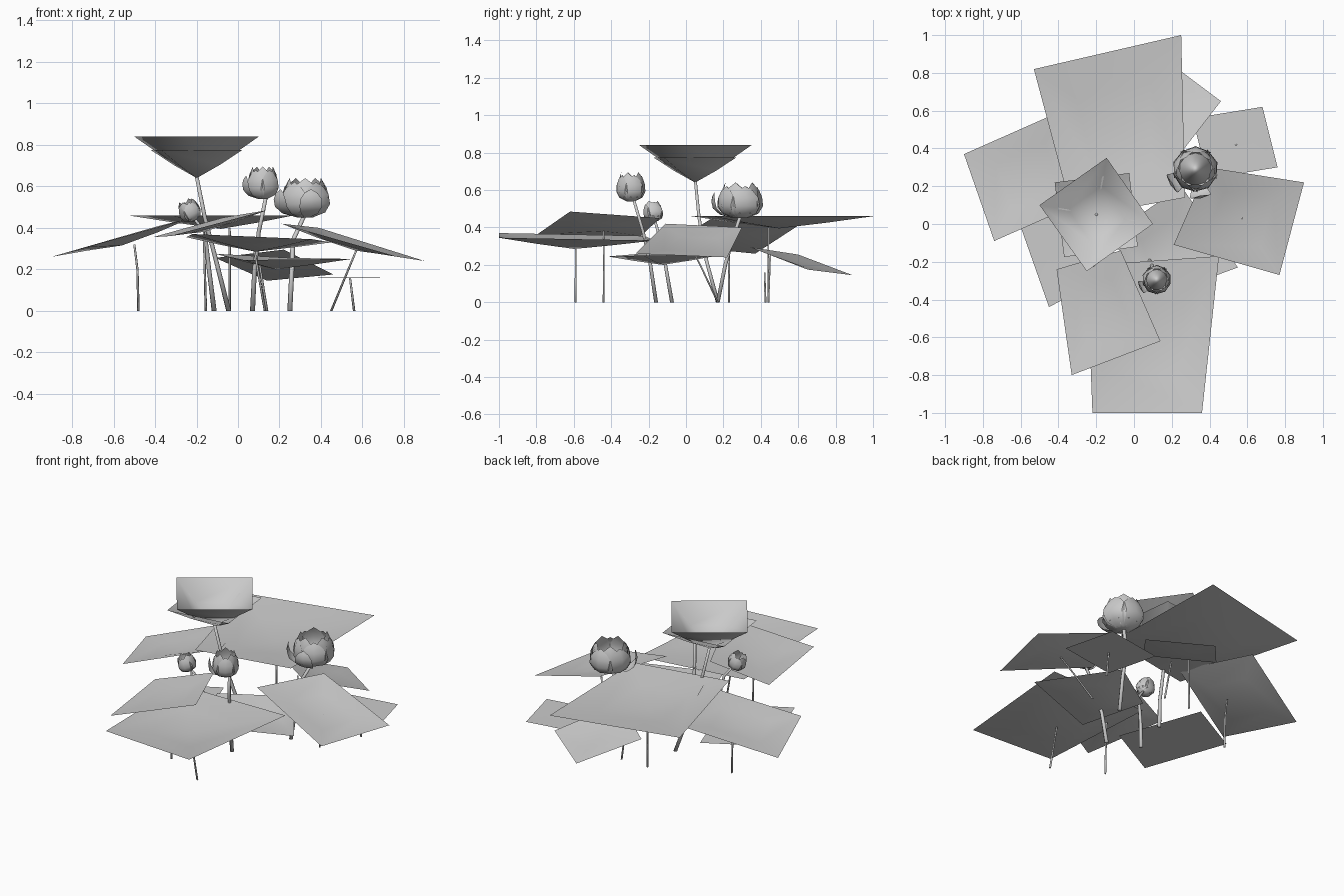
import bpy, bmesh, math
from mathutils import Vector

if "Cube" in bpy.data.objects:
    bpy.data.objects.remove(bpy.data.objects["Cube"], do_unlink=True)

grey = bpy.data.materials.new("plain_grey")
grey.use_nodes = True
grey.diffuse_color = (0.6, 0.6, 0.6, 1)
grey.node_tree.nodes["Principled BSDF"].inputs["Base Color"].default_value = (0.6, 0.6, 0.6, 1)


def finish(name, bm, smooth=True):
    mesh = bpy.data.meshes.new(name)
    bm.to_mesh(mesh)
    bm.free()
    mesh.materials.append(grey)
    for p in mesh.polygons:
        p.use_smooth = smooth
    ob = bpy.data.objects.new(name, mesh)
    bpy.context.collection.objects.link(ob)
    return ob


def leaf(name, corners, middle_z):
    """Four-cornered sheet with straight edges, dished down to the stem."""
    bm = bmesh.new()
    corners = [Vector(c) for c in corners]
    centre = sum(corners, Vector()) / 4
    centre.z = middle_z
    hub = bm.verts.new(centre)
    rings = []
    for t in (0.5, 1):
        ring = []
        for c in corners:
            p = centre.lerp(c, t)
            p.z -= (c.z - middle_z) * 0.15 * t * (1 - t)
            ring.append(bm.verts.new(p))
        rings.append(ring)
    for i in range(4):
        j = (i + 1) % 4
        bm.faces.new((hub, rings[0][i], rings[0][j]))
        bm.faces.new((rings[0][i], rings[1][i], rings[1][j], rings[0][j]))
    bmesh.ops.recalc_face_normals(bm, faces=bm.faces)
    if sum(f.normal.z for f in bm.faces) < 0:
        bmesh.ops.reverse_faces(bm, faces=bm.faces)
    finish(name, bm)


def stem(name, points, r_top, r_foot):
    """Six-sided tapering stalk, listed from top to foot."""
    bm = bmesh.new()
    rings = []
    n = len(points) - 1
    for k, p in enumerate(points):
        r = r_top + (r_foot - r_top) * k / n
        rings.append([bm.verts.new((p[0] + r * math.cos(a * math.pi / 3),
                                    p[1] + r * math.sin(a * math.pi / 3), p[2]))
                      for a in range(6)])
    for lo, hi in zip(rings, rings[1:]):
        for i in range(6):
            bm.faces.new((lo[i], hi[i], hi[(i + 1) % 6], lo[(i + 1) % 6]))
    bm.faces.new(rings[0])
    bm.faces.new(rings[-1][::-1])
    bmesh.ops.recalc_face_normals(bm, faces=bm.faces)
    finish(name, bm)


# Petal outline: height, distance from the axis, half angle (share of full)
PETAL = ((0, 0.3, 0.9), (0.14, 0.8, 1), (0.38, 1, 1), (0.65, 0.96, 0.9),
         (0.85, 0.84, 0.6), (1, 0.72, 0))


def add_petal(bm, angle, half, radius, height, spread=0.0):
    rows = []
    for h, r, w in PETAL:
        row = []
        for s in (-1, 0, 1):
            a = angle + s * w * half
            d = radius * (r + spread * h)
            row.append(bm.verts.new((d * math.cos(a), d * math.sin(a), h * height)))
        rows.append(row)
    for lo, hi in zip(rows, rows[1:]):
        for i in range(2):
            bm.faces.new((lo[i], lo[i + 1], hi[i + 1], hi[i]))


def flower(name, base, radius, height, tilt=(0, 0), count=5, loose=()):
    bm = bmesh.new()
    step = 2 * math.pi / count
    for i in range(count):
        add_petal(bm, i * step, step * 0.58, radius, height * 0.9)
        add_petal(bm, (i + 0.5) * step, step * 0.55, radius * 0.9, height)
    for angle in loose:
        add_petal(bm, angle, 0.38, radius * 1.08, height * 0.72, 0.35)
    # rounded cup under the petals
    bmesh.ops.create_cone(bm, cap_ends=True, segments=10, radius1=radius * 0.3,
                          radius2=radius * 0.78, depth=height * 0.14)
    for v in bm.verts[-20:]:
        v.co.z += height * 0.07
    bmesh.ops.remove_doubles(bm, verts=bm.verts, dist=0.0005)
    ob = finish(name, bm)
    ob.location = base
    ob.rotation_euler = (tilt[0], tilt[1], 0.3)


# Broad leaves
leaf("back_leaf", [(-.53, .82, .46), (.25, 1, .46), (.27, .14, .46), (-.32, .03, .46)], .395)
leaf("front_leaf", [(-.22, -1, .37), (.36, -1, .345), (.45, -.17, .33), (-.25, -.22, .355)], .285)
leaf("left_leaf", [(.39, .3, .40), (.9, .22, .24), (.77, -.27, .26), (.21, -.11, .42)], .29)
leaf("right_leaf", [(-.9, .37, .26), (-.74, -.09, .305), (-.22, .14, .45), (-.38, .6, .41)], .315)
leaf("front_right_leaf", [(-.33, -.8, .36), (.14, -.62, .485), (-.07, -.14, .45), (-.41, -.24, .355)], .38)
leaf("back_low_leaf", [(.14, .89, .145), (.46, .65, .175), (.22, .34, .295), (-.11, .6, .255)], .2)
leaf("middle_low_leaf", [(.55, -.23, .25), (.03, -.42, .245), (-.11, -.05, .275), (.25, .2, .255)], .2)
leaf("left_flat_leaf", [(.68, .62, .16), (.76, .3, .16), (.39, .24, .16), (.31, .56, .16)], .158)
leaf("right_flat_leaf", [(-.45, -.44, .147), (-.63, .07, .147), (-.28, .26, .147), (-.1, -.25, .147)], .145)

# Tall cupped leaf made of two nested sheets
leaf("cup_outer", [(-.145, .35, .84), (.1, 0, .84), (-.25, -.25, .84), (-.5, .1, .84)], .645)
leaf("cup_inner", [(-.42, .22, .775), (-.025, .27, .775), (.02, -.12, .775), (-.37, -.175, .775)], .64)

# Thin leaf stalks
thin = {
    "back_leaf": [(-.04, .44, .40), (-.04, .44, 0)],
    "front_leaf": [(.08, -.59, .285), (.13, -.59, 0)],
    "left_leaf": [(.57, .03, .29), (.52, .09, .17), (.45, .17, 0)],
    "right_leaf": [(-.5, .23, .32), (-.485, .23, .2), (-.48, .23, 0)],
    "front_right_leaf": [(-.165, -.44, .38), (-.155, -.44, 0)],
    "back_low_leaf": [(.1, .45, .25), (.14, .44, 0)],
    "left_flat_leaf": [(.54, .42, .16), (.56, .425, 0)],
}
for part, path in thin.items():
    stem(part + "_stalk", path, .005, .006)

# Thick stalks
stem("cup_stalk", [(-.2, .05, .65), (-.16, .07, .45), (-.1, .11, .22), (-.045, .17, 0)], .009, .012)
stem("large_flower_stalk", [(.32, .29, .46), (.265, .25, .34), (.26, .21, .2), (.25, .17, 0)], .011, .012)
stem("small_flower_stalk", [(.135, -.28, .55), (.1, -.23, .38), (.08, -.19, .2), (.07, -.16, 0)], .009, .012)
stem("bud_stalk", [(-.215, -.17, .45), (-.16, -.15, .38), (-.14, -.11, .2), (-.115, -.075, 0)], .008, .012)

# Blossoms
flower("large_flower", (.325, .29, .45), .122, .19, loose=(3.4, 4.6))
flower("small_flower", (.12, -.295, .54), .078, .155, loose=(3.3,))
flower("bud", (-.215, -.17, .435), .055, .105, tilt=(0, -.4), count=4)
